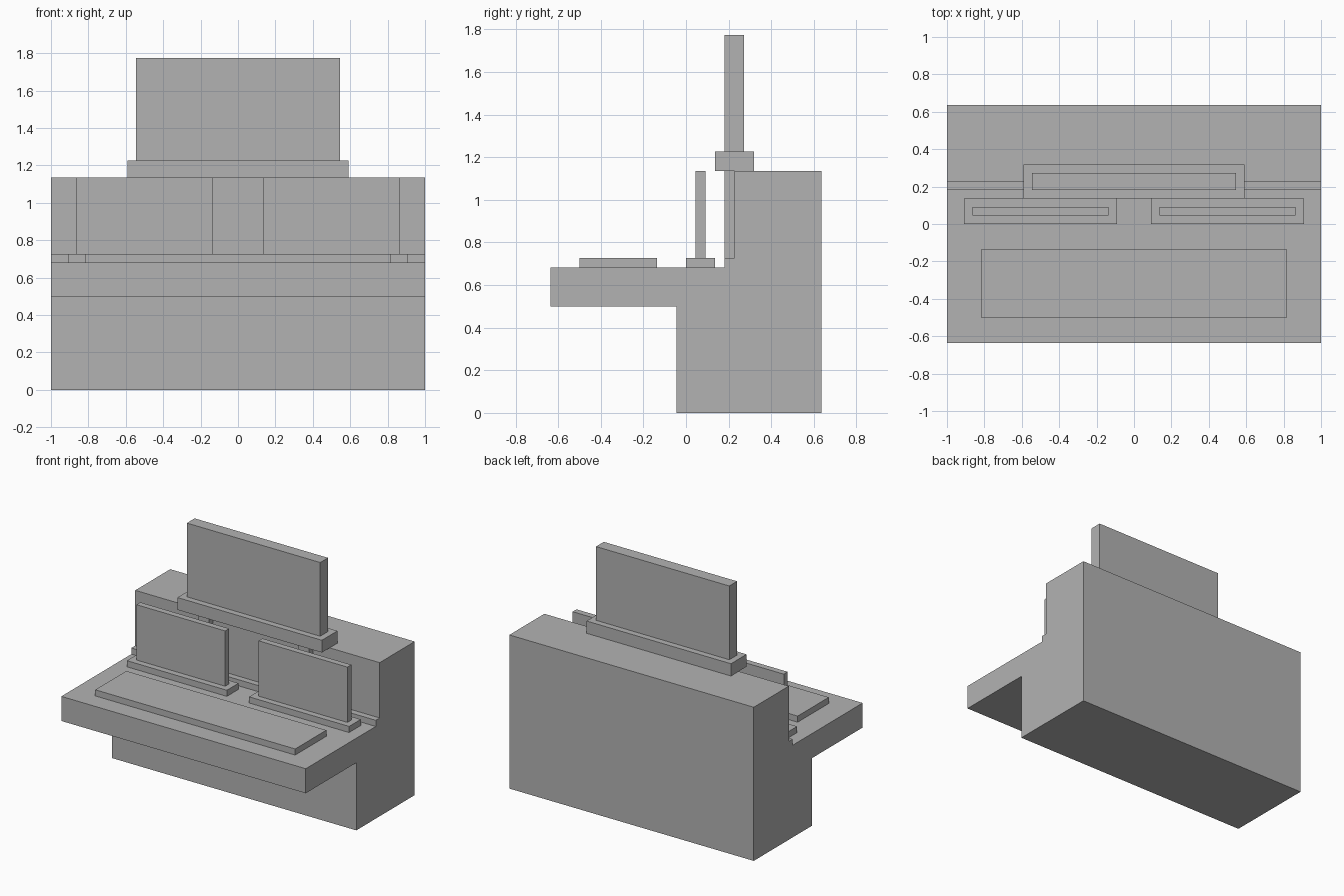
import bpy
import bmesh
from mathutils import Vector

U = 1 / 22  # design grid: the model is 44 grid units wide

default = bpy.data.objects.get("Cube")
if default:
    bpy.data.objects.remove(default, do_unlink=True)

grey = bpy.data.materials.new("plain grey")
grey.use_nodes = True
colour = (0.45, 0.45, 0.45, 1)
grey.diffuse_color = colour
grey.node_tree.nodes["Principled BSDF"].inputs["Base Color"].default_value = colour


def finish(name, bm):
    bmesh.ops.recalc_face_normals(bm, faces=bm.faces)
    mesh = bpy.data.meshes.new(name)
    bm.to_mesh(mesh)
    bm.free()
    mesh.materials.append(grey)
    obj = bpy.data.objects.new(name, mesh)
    bpy.context.collection.objects.link(obj)
    return obj


def box(name, xs, ys, zs):
    """Box from its extents in grid units."""
    bm = bmesh.new()
    bmesh.ops.create_cube(bm, size=1)
    for v in bm.verts:
        v.co = Vector([(lo + hi) / 2 + c * (hi - lo)
                       for c, (lo, hi) in zip(v.co, (xs, ys, zs))]) * U
    return finish(name, bm)


def extrude_profile(name, profile, half_width):
    """Side profile (y, z) extruded across the full width."""
    bm = bmesh.new()
    face = bm.faces.new([bm.verts.new(Vector((-half_width, y, z)) * U)
                         for y, z in profile])
    result = bmesh.ops.extrude_face_region(bm, geom=[face])
    moved = [g for g in result["geom"] if isinstance(g, bmesh.types.BMVert)]
    bmesh.ops.translate(bm, verts=moved, vec=(2 * half_width * U, 0, 0))
    return finish(name, bm)


# Console body: pedestal, overhanging desk, small ledge and tall back
extrude_profile("console_body",
                [(-1, 0), (14, 0), (14, 25), (5, 25), (5, 16), (4, 16),
                 (4, 15), (-14, 15), (-14, 11), (-1, 11)], 22)

# Control panel on the desk
box("control_panel", (-18, 18), (-11, -3), (15, 16))

# Large upper screen and its base
box("upper_screen_base", (-13, 13), (3, 7), (25, 27))
box("upper_screen", (-12, 12), (4, 6), (27, 39))

# Paired desk screens and the posts under the upper screen
for side, sign in (("left", 1), ("right", -1)):
    def span(a, b):
        return tuple(sorted((a * sign, b * sign)))
    box(side + "_screen_base", span(2, 20), (0, 3), (15, 16))
    box(side + "_screen", span(3, 19), (1, 2), (16, 25))
    box(side + "_support_post", span(8, 10), (4, 5), (16, 25))
